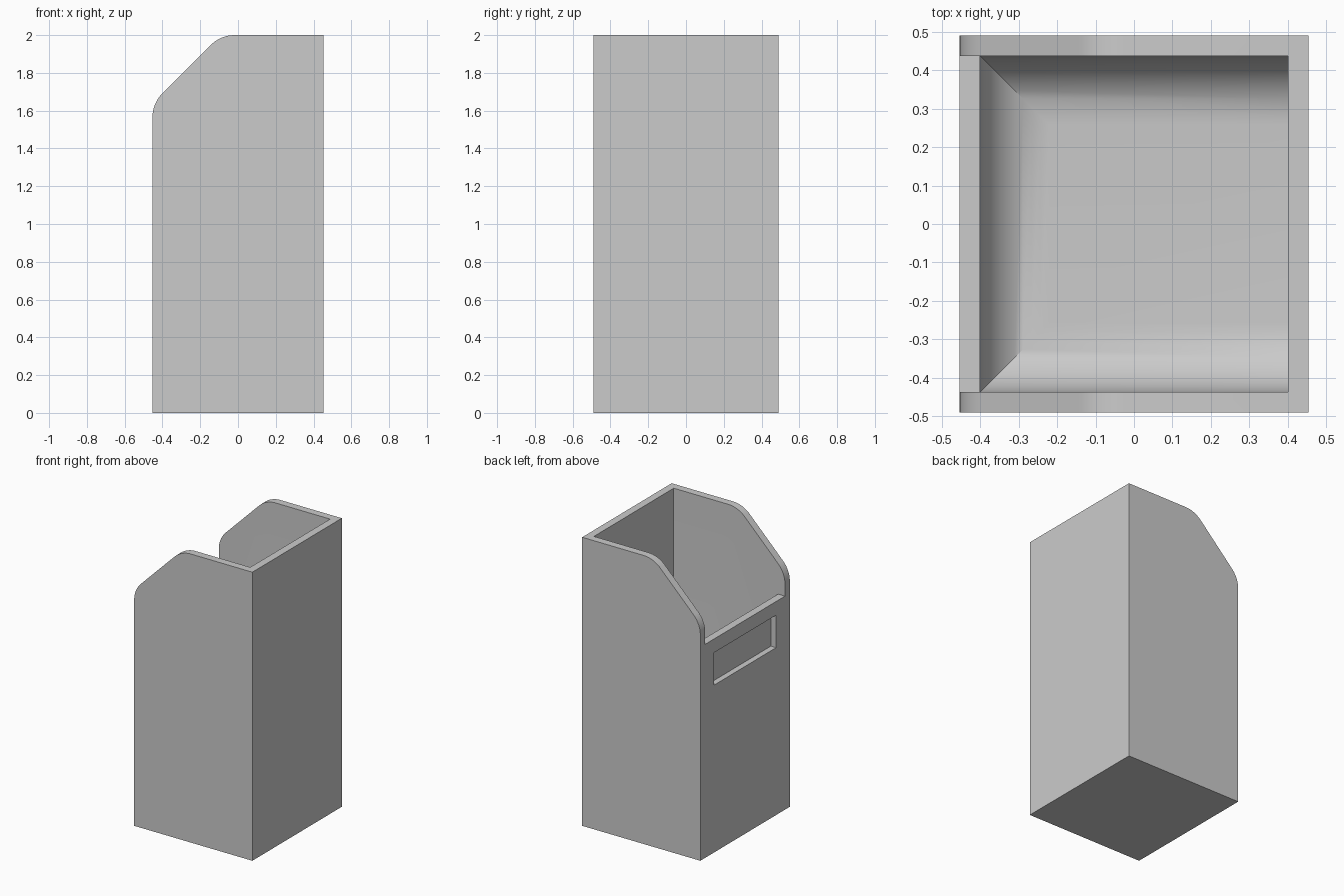
import bpy, bmesh, math

cube = bpy.data.objects.get("Cube")
if cube:
    bpy.data.objects.remove(cube, do_unlink=True)

HX, HY, TOP = 0.453, 0.49, 2.0     # outer half sizes and height
WALL = 0.053
IX, IY = HX - WALL, HY - WALL      # inner half sizes
R = 0.18                           # rounding radius
STEPS = 12

grey = bpy.data.materials.new("light_grey")
grey.use_nodes = True
GREY = (0.6, 0.6, 0.6, 1)
grey.diffuse_color = GREY
grey.node_tree.nodes["Principled BSDF"].inputs["Base Color"].default_value = GREY


def loft(name, rings):
    """Closed solid through a list of rings with equal point counts."""
    bm = bmesh.new()
    loops = [[bm.verts.new(p) for p in ring] for ring in rings]
    for a, b in zip(loops, loops[1:]):
        n = len(a)
        for i in range(n):
            bm.faces.new((a[i], a[(i + 1) % n], b[(i + 1) % n], b[i]))
    bm.faces.new(loops[0])
    bm.faces.new(loops[-1])
    bmesh.ops.recalc_face_normals(bm, faces=bm.faces)
    mesh = bpy.data.meshes.new(name)
    bm.to_mesh(mesh)
    bm.free()
    obj = bpy.data.objects.new(name, mesh)
    bpy.context.collection.objects.link(obj)
    return obj


def rect(x0, x1, hy, z):
    return [(x0, -hy, z), (x1, -hy, z), (x1, hy, z), (x0, hy, z)]


def box(name, x0, x1, hy, z0, z1):
    return loft(name, [rect(x0, x1, hy, z0), rect(x0, x1, hy, z1)])


def arc(cx, cz, start, end):
    angles = [math.radians(start + (end - start) * i / STEPS) for i in range(STEPS + 1)]
    return [(cx + R * math.cos(a), cz + R * math.sin(a)) for a in angles]


# Outer body: side profile with a rounded 45 degree slope, extruded in depth
t = R * math.tan(math.pi / 8)
slope = 2.092                      # z - x along the slope
profile = [(HX, TOP), (HX, 0), (-HX, 0)]
profile += arc(-HX + R, slope - HX - t, 180, 135)
profile += arc(TOP - slope + t, TOP - R, 135, 90)
body = loft("bin_body", [[(x, y, z) for x, z in profile] for y in (-HY, HY)])

# Cavity: floor rounded into three walls, square against the tall wall
rings = []
for i in range(STEPS + 1):
    a = math.pi / 2 * i / STEPS
    inset = R * (1 - math.sin(a))
    rings.append(rect(-IX + inset, IX, IY - inset, WALL + R * (1 - math.cos(a))))
rings.append(rect(-IX, IX, IY, TOP + 0.2))

cutters = [
    loft("cavity_cutter", rings),
    box("low_wall_cutter", -HX - 0.2, -IX + 0.1, IY, 1.48, TOP + 0.2),
    box("label_recess_cutter", -HX - 0.2, -HX + 0.04, 0.34, 1.16, 1.385),
]
for cutter in cutters:
    cutter.hide_render = True
    mod = body.modifiers.new(cutter.name, 'BOOLEAN')
    mod.operation = 'DIFFERENCE'
    mod.solver = 'EXACT'
    mod.object = cutter

# Bake the cuts and drop the helpers
graph = bpy.context.evaluated_depsgraph_get()
baked = bpy.data.meshes.new_from_object(body.evaluated_get(graph))
body.modifiers.clear()
body.data = baked
for cutter in cutters:
    bpy.data.objects.remove(cutter, do_unlink=True)
body.data.materials.clear()
body.data.materials.append(grey)

bpy.ops.object.select_all(action='DESELECT')
body.select_set(True)
bpy.context.view_layer.objects.active = body
bpy.ops.object.shade_smooth_by_angle(angle=math.radians(30))
